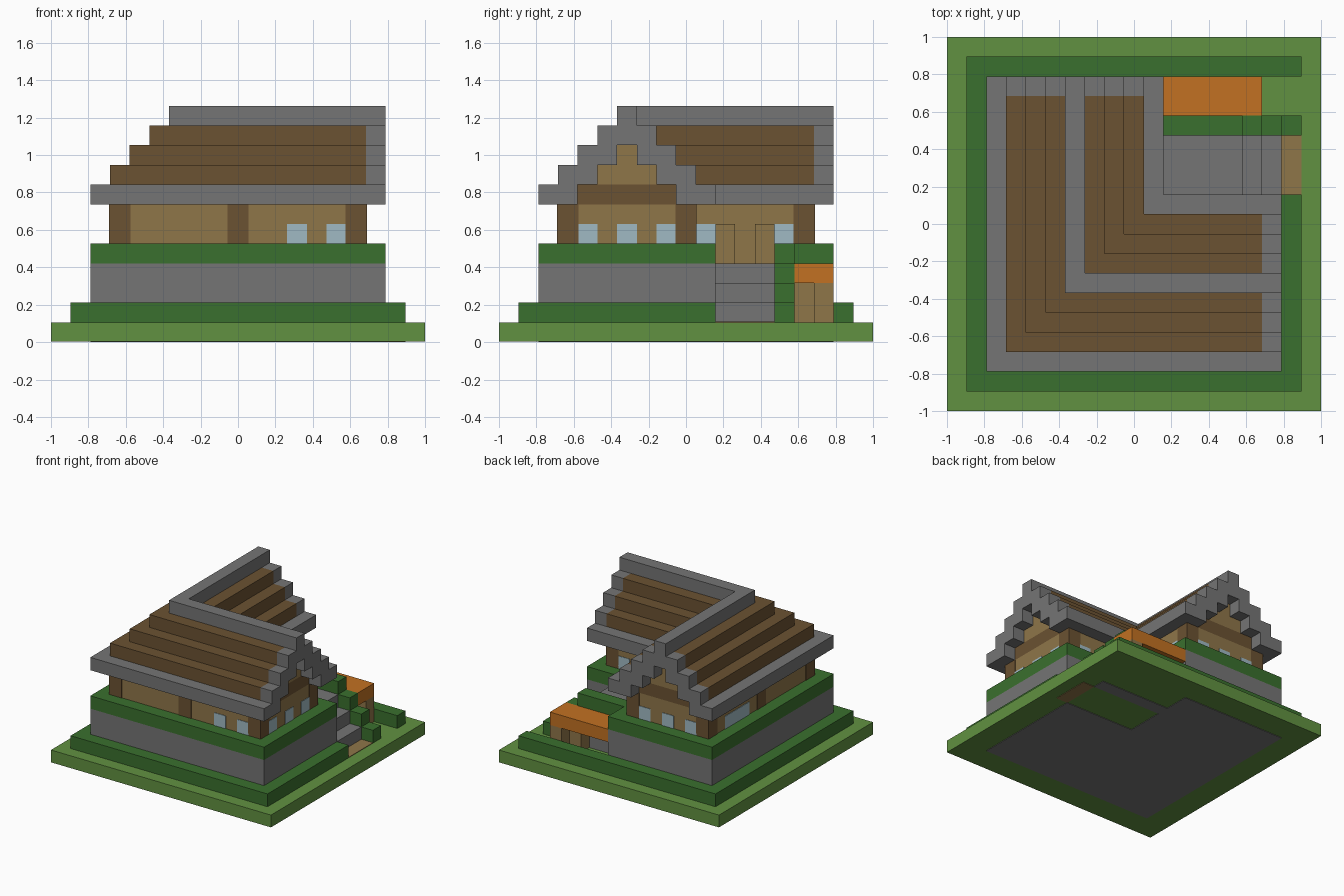
import bpy
import bmesh

if "Cube" in bpy.data.objects:
    bpy.data.objects.remove(bpy.data.objects["Cube"], do_unlink=True)

U = 2 / 19        # one block
E = 0.04          # plate thickness in blocks


def material(name, hex_code):
    srgb = [int(hex_code[i:i + 2], 16) / 255 for i in (0, 2, 4)]
    lin = [c / 12.92 if c <= 0.04045 else ((c + 0.055) / 1.055) ** 2.4 for c in srgb]
    m = bpy.data.materials.new(name)
    m.use_nodes = True
    m.diffuse_color = (*lin, 1)
    m.node_tree.nodes["Principled BSDF"].inputs["Base Color"].default_value = (*lin, 1)
    return m


GRASS = material("grass green", "619141")
HEDGE = material("hedge green", "3a702e")
STONE = material("stone grey", "757575")
WOOD = material("dark wood", "6b5232")
PLANK = material("light plank", "8f7649")
ORANGE = material("orange", "c27122")
GLASS = material("window blue", "a0bac3")


def prism(name, outline, z0, z1, mat):
    """Extrude a plan outline, given in blocks, from z0 to z1."""
    bm = bmesh.new()
    face = bm.faces.new([bm.verts.new((x * U - 1, y * U - 1, z0 * U)) for x, y in outline])
    top = bmesh.ops.extrude_face_region(bm, geom=[face])["geom"]
    verts = [v for v in top if isinstance(v, bmesh.types.BMVert)]
    bmesh.ops.translate(bm, verts=verts, vec=(0, 0, (z1 - z0) * U))
    bmesh.ops.recalc_face_normals(bm, faces=bm.faces)
    mesh = bpy.data.meshes.new(name)
    bm.to_mesh(mesh)
    bm.free()
    mesh.materials.append(mat)
    obj = bpy.data.objects.new(name, mesh)
    bpy.context.collection.objects.link(obj)
    return obj


def box(name, x, y, z, mat):
    (a, b), (c, d) = x, y
    return prism(name, [(a, c), (b, c), (b, d), (a, d)], *z, mat)


def ell(name, a, b, end, z, mat):
    """L-shaped band between offsets a and b, both legs reaching end."""
    return prism(name, [(a, a), (end, a), (end, b), (b, b), (b, end), (a, end)], *z, mat)


def both_wings(name, along, across, z, mat):
    """The same box on the east wing and, with x and y swapped, the north wing."""
    box("east_" + name, along, across, z, mat)
    box("north_" + name, across, along, z, mat)


# Ground and the foundations showing underneath
box("ground", (0, 19), (0, 19), (E, 1), GRASS)
ell("foundation", 2, 11, 17, (0, 4), STONE)
box("stair_footing", (11, 17), (14, 15), (0, 1), STONE)
box("path", (17, 18), (11, 14), (0, 1 + E), PLANK)

# Lower hedge around the foundation
ell("lower_hedge", 1, 2, 18, (1, 2), HEDGE)
box("lower_hedge_east", (17, 18), (2, 11), (1, 2), HEDGE)
box("lower_hedge_back", (2, 18), (17, 18), (1, 2), HEDGE)

# Upper hedge around the terrace, open at the door
ell("upper_hedge", 2, 3, 17, (4, 5), HEDGE)
both_wings("upper_hedge_end", (16, 17), (3, 11), (4, 5), HEDGE)
box("upper_hedge_court", (10, 16), (10, 11), (4, 5), HEDGE)
box("upper_hedge_door_side", (10, 11), (14, 16), (4, 5), HEDGE)

# Stairs with a hedge stepping down beside them
for i, (x0, x1) in enumerate([(17, 18), (16, 17), (15, 16), (11, 15)]):
    if i:
        box(f"stair_{i}", (x0, x1), (11, 15), (1, 1 + i), STONE)
    box(f"stair_hedge_{i}", (x0, x1), (14, 15), (1 + i, 2 + i), HEDGE)

# Walls and timber posts
ell("walls", 3, 10, 16, (4, 7), PLANK)
post = 1 + 2 * E
posts = [(3, 3), (9, 3), (15, 3), (3, 9), (3, 15), (15, 9), (9, 15), (9, 9)]
for n, (x, y) in enumerate(posts):
    box(f"post_{n}", (x - E, x - E + post), (y - E, y - E + post), (4, 7), WOOD)

# Windows: gable ends, long walls and court walls
for n in (4, 6, 8):
    both_wings(f"gable_window_{n}", (16, 16 + E), (n, n + 1), (5, 6), GLASS)
for n in (12, 14):
    box(f"front_window_{n}", (n, n + 1), (3 - E, 3), (5, 6), GLASS)
for n in (10, 14):
    both_wings(f"court_window_{n}", (n, n + 1), (10, 10 + E), (5, 6), GLASS)
box("wide_window", (3 - E, 3), (11, 14), (5, 6), GLASS)

# Door frame
for y in (11, 13):
    box(f"door_post_{y}", (10, 11), (y, y + 1), (4, 6), PLANK)

# Stepped roof: wooden courses with stone gable trims
ell("outer_eave", 2, 3, 17, (7, 8), STONE)
ell("inner_eave", 10, 11, 17, (7, 8), STONE)
for i in range(4):
    z = (7 + i, 8 + i)
    bands = [(2 + i, 4 + i), (9 - i, 11 - i)] if i < 3 else [(5, 8)]
    for side, (a, b) in enumerate(bands):
        if i == 0:
            a, b = (3, 4) if side == 0 else (9, 10)
        ell(f"roof_course_{i}_{side}", a, b, 16, z, WOOD)
        both_wings(f"gable_trim_{i}_{side}", (16, 17), (a, b), z, STONE)
    if i < 3:
        ell(f"attic_wall_{i}", 4 + i, 9 - i, 16, z, PLANK if i else WOOD)
ell("ridge", 6, 7, 17, (11, 12), STONE)

# Small shed behind the stairs
box("shed_roof", (11, 16), (15, 17), (3, 4), ORANGE)
box("shed_corner_post", (15, 16), (16, 17), (1, 3), PLANK)
box("shed_inner_post", (14, 15), (15, 16), (1, 3), PLANK)
